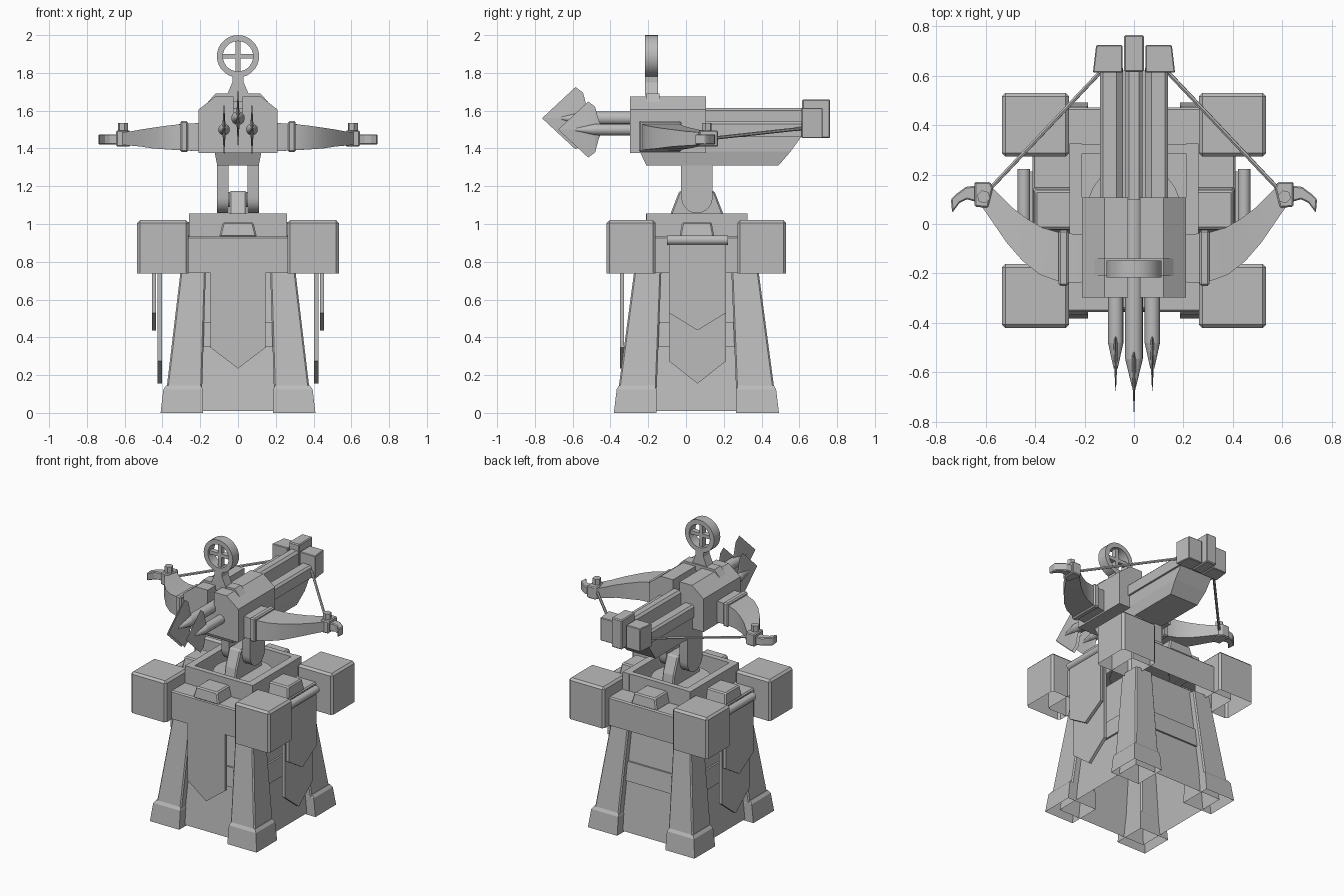
import bpy, bmesh, math
from mathutils import Vector

if "Cube" in bpy.data.objects:
    bpy.data.objects.remove(bpy.data.objects["Cube"])

CY = 0.055  # centre line of the tower in y
grey = bpy.data.materials.new("stone_grey")
grey.diffuse_color = (0.5, 0.5, 0.5, 1)
grey.use_nodes = True
grey.node_tree.nodes["Principled BSDF"].inputs["Base Color"].default_value = grey.diffuse_color


def finish(name, bm, bevel=0.0, smooth=False):
    bmesh.ops.recalc_face_normals(bm, faces=bm.faces[:])
    me = bpy.data.meshes.new(name)
    bm.to_mesh(me)
    bm.free()
    me.materials.append(grey)
    ob = bpy.data.objects.new(name, me)
    bpy.context.collection.objects.link(ob)
    if bevel:
        m = ob.modifiers.new("bevel", 'BEVEL')
        m.width, m.segments, m.limit_method = bevel, 1, 'ANGLE'
    if smooth:
        bpy.ops.object.select_all(action='DESELECT')
        ob.select_set(True)
        bpy.context.view_layer.objects.active = ob
        bpy.ops.object.shade_smooth_by_angle(angle=math.radians(35))
    return ob


def loft(name, rings, bevel=0.0, smooth=False, open_start=False, open_end=False):
    """Skin a list of equal-length rings of points and cap the closed ends."""
    bm = bmesh.new()
    vs = [[bm.verts.new(p) for p in r] for r in rings]
    n = len(rings[0])
    for a, b in zip(vs, vs[1:]):
        for i in range(n):
            j = (i + 1) % n
            bm.faces.new((a[i], a[j], b[j], b[i]))
    if not open_start:
        bm.faces.new(vs[0])
    if not open_end:
        bm.faces.new(vs[-1])
    return finish(name, bm, bevel, smooth)


def rect(x0, x1, y0, y1, z):
    return [(x0, y0, z), (x1, y0, z), (x1, y1, z), (x0, y1, z)]


def box(name, x0, x1, y0, y1, z0, z1, bevel=0.0, open_start=False):
    return loft(name, [rect(x0, x1, y0, y1, z0), rect(x0, x1, y0, y1, z1)], bevel, False, open_start)


def prism(name, pts, a, b, axis, bevel=0.0, smooth=False):
    """Extrude a 2D profile from a to b along x (y,z points) or y (x,z points)."""
    put = (lambda p, t: (t, p[0], p[1])) if axis == 'x' else (lambda p, t: (p[0], t, p[1]))
    return loft(name, [[put(p, t) for p in pts] for t in (a, b)], bevel, smooth)


def circle(cx, cz, r, n):
    return [(cx + r * math.cos(2 * math.pi * i / n), cz + r * math.sin(2 * math.pi * i / n)) for i in range(n)]


def rod(name, p, q, r, n=10, r2=None):
    p, q = Vector(p), Vector(q)
    d = (q - p).normalized()
    u = d.orthogonal().normalized()
    v = d.cross(u)
    ring = lambda c, rad: [c + u * a + v * b for a, b in circle(0, 0, rad, n)]
    return loft(name, [ring(p, r), ring(q, r2 or r)], 0, True)


# --- Hollow tower walls with a horizontal band
def wall(z, grow=0.0):
    t = z / 0.78
    hx, hy = 0.345 - 0.085 * t + grow, 0.375 - 0.09 * t + grow
    return rect(-hx, hx, CY - hy, CY + hy, z)


loft("tower_walls", [wall(0.01), wall(0.78)], 0, False, True, True)
loft("wall_band", [wall(0.35), wall(0.35, 0.012), wall(0.48, 0.012), wall(0.48)], 0, False, True, True)

# --- Corner legs, feet and blocks
for sx in (-1, 1):
    for sy in (-1, 1):
        def corner(x0, x1, y0, y1, z):
            return rect(sx * x0, sx * x1, CY + sy * y0, CY + sy * y1, z)
        loft("leg", [corner(.19, .378, .21, .412, .13), corner(.17, .303, .185, .328, .76)], .008,
             False, True, True)
        loft("foot", [corner(.185, .41, .21, .437, 0), corner(.187, .395, .212, .422, .125),
                      corner(.195, .38, .22, .41, .145)], 0, False, True)
        loft("corner_block", [corner(.262, .534, .217, .475, .737), corner(.262, .534, .217, .475, 1.02)],
             .014, False, True)

# --- Parapet, merlons and inner rim
box("parapet", -.41, .41, CY - .41, CY + .415, .74, .935, .008, True)
for s in (-1, 1):
    loft("end_merlon", [rect(-.10, .10, *sorted((CY + s * .26, CY + s * .41)), .93),
                        rect(-.08, .08, *sorted((CY + s * .26, CY + s * .40)), 1.01)], .008)
    loft("side_merlon", [rect(*sorted((s * .25, s * .41)), CY - .09, CY + .095, .93),
                         rect(*sorted((s * .25, s * .40)), CY - .075, CY + .08, 1.01)], .008)
    box("side_rim", *sorted((s * .21, s * .26)), CY - .265, CY + .27, .93, 1.055)
    box("end_rim", -.21, .21, *sorted((CY + s * .23, CY + s * .267)), .93, 1.055)


# --- Hanging banners
def banner(half, top, corner, tip, c=0.0):
    return [(c - half, top), (c - half, corner), (c, tip), (c + half, corner), (c + half, top)]


prism("front_banner", banner(.145, .76, .345, .235), -.35, -.328, 'y')
for s in (-1, 1):
    prism("long_banner", banner(.152, .90, .275, .155, CY + .006), s * .403, s * .425, 'x')
    prism("short_banner", banner(.152, .90, .53, .437, CY + .006), s * .434, s * .455, 'x')
    rod("banner_rod", (s * .445, CY - .155, .915), (s * .445, CY + .168, .915), .026, 12)

# --- Turntable, pivot and fork
rod("turntable", (0, CY, .93), (0, CY, .985), .19, 24)
prism("pivot_block", [(-.10, .95), (.21, .95), (.195, 1.06), (.15, 1.175), (-.035, 1.175), (-.08, 1.06)],
      -.045, .045, 'x', .008)
rod("pivot_axle", (-.06, CY + .003, 1.13), (.06, CY + .003, 1.13), .04, 14)
fork = [(-.027, 1.36)] + [(CY + .003 + .083 * math.cos(a), 1.14 + .083 * math.sin(a))
                          for a in [math.pi + math.pi * i / 10 for i in range(11)]] + [(.141, 1.36)]
for s in (-1, 1):
    prism("fork_arm", fork, s * .05, s * .11, 'x', 0, True)

# --- Belly under the rails
loft("belly", [[(-.11, -.21, 1.31), (.11, -.21, 1.31), (.11, .49, 1.31), (-.11, .49, 1.31)],
               [(-.125, -.245, 1.385), (.125, -.245, 1.385), (.125, .555, 1.385), (-.125, .555, 1.385)],
               [(-.125, -.245, 1.475), (.125, -.245, 1.475), (.125, .62, 1.475), (-.125, .62, 1.475)]])

# --- Housing with a slot along the top
prism("housing", [(-.21, 1.375), (.21, 1.375), (.21, 1.605), (.12, 1.675), (.025, 1.675), (.025, 1.56),
                  (-.025, 1.56), (-.025, 1.675), (-.12, 1.675), (-.21, 1.605)], -.297, .107, 'y')

# --- Rails and end blocks
prism("centre_rail", [(-.035, 1.46), (.035, 1.46), (.035, 1.6), (.02, 1.615), (-.02, 1.615), (-.035, 1.6)],
      .1, .63, 'y')
box("centre_end_block", -.04, .04, .615, .763, 1.455, 1.66, .006)
for s in (-1, 1):
    prism("side_rail", [(s * .045, 1.46), (s * .138, 1.46), (s * .138, 1.53), (s * .125, 1.543),
                        (s * .07, 1.543), (s * .045, 1.52)], .1, .63, 'y')
    loft("side_end_block", [
        [(s * x, y, z) for x, y in ((.046, .612), (.166, .612), (.153, .723), (.046, .723))]
        for z in (1.455, 1.615)], .004)


# --- Bolts: shaft, tapered socket and thin barbed blade
def bolt(x, tip, z, r, k):
    rod("bolt_shaft", (x, tip + .215 * k, z), (x, .1, z), r, 14)
    rod("bolt_socket", (x, tip + .10 * k, z), (x, tip + .215 * k, z), .008, 14, r)
    rows = [(0, .002, .001), (.175 * k, .165 * k, .009), (.215 * k, .135 * k, .01),
            (.235 * k, .06 * k, .01), (.25 * k, .02, .008)]
    loft("bolt_head", [[(x + w, tip + y, z), (x, tip + y, z + h), (x - w, tip + y, z), (x, tip + y, z - h)]
                       for y, h, w in rows])


bolt(0, -.76, 1.56, .036, 1)
for s in (-1, 1):
    bolt(s * .074, -.675, 1.5, .031, .9)

# --- Sight: saddle, post, ring and cross
prism("sight_saddle", [(-.16, 1.645), (-.12, 1.69), (.12, 1.69), (.16, 1.645)], -.21, -.14, 'y')
prism("sight_post", [(-.06, 1.68), (.06, 1.68), (.03, 1.75), (.03, 1.80), (-.03, 1.80), (-.03, 1.75)],
      -.217, -.148, 'y')
bm = bmesh.new()
N = 28
prof = [(.112, -.217), (.112, -.148), (.08, -.148), (.08, -.217)]
loops = []
for i in range(N):
    a = 2 * math.pi * i / N
    loops.append([bm.verts.new((r * math.cos(a), y, 1.888 + r * math.sin(a))) for r, y in prof])
for i in range(N):
    a, b = loops[i], loops[(i + 1) % N]
    for k in range(4):
        bm.faces.new((a[k], a[(k + 1) % 4], b[(k + 1) % 4], b[k]))
finish("sight_ring", bm, 0, True)
box("sight_cross_bar", -.09, .09, -.20, -.165, 1.876, 1.9)
box("sight_cross_post", -.012, .012, -.20, -.165, 1.80, 1.975)

# --- Bow arms, clamps, tips, pegs and strings
inner = [(.19, -.045), (.30, -.035), (.37, -.015), (.43, .02), (.49, .065), (.54, .115), (.58, .155)]
outer = [(.19, -.235), (.29, -.237), (.38, -.205), (.45, -.15), (.515, -.075), (.57, .005), (.625, .085)]
zs = [(1.385, 1.535), (1.39, 1.53), (1.395, 1.52), (1.40, 1.51), (1.41, 1.50), (1.415, 1.49), (1.42, 1.485)]
for s in (-1, 1):
    loft("bow_arm", [[(s * i[0], i[1], z[0]), (s * o[0], o[1], z[0]), (s * o[0], o[1], z[1]), (s * i[0], i[1], z[1])]
                     for i, o, z in zip(inner, outer, zs)], 0, True)
    box("arm_brace", *sorted((s * .265, s * .305)), -.25, -.025, 1.38, 1.545, .008)
    clamp = [(.57, .145), (.59, .065), (.645, .07), (.645, .17), (.58, .17)]
    loft("arm_clamp", [[(s * x, y, z) for x, y in clamp] for z in (1.41, 1.495)], .006)
    hook_in = [(.64, .155), (.68, .15), (.72, .12), (.74, .10)]
    hook_out = [(.64, .09), (.675, .10), (.705, .085), (.735, .045)]
    loft("arm_hook", [[(s * i[0], i[1], 1.42), (s * o[0], o[1], 1.42), (s * o[0], o[1], 1.475), (s * i[0], i[1], 1.475)]
                      for i, o in zip(hook_in, hook_out)], .005)
    rod("arm_peg", (s * .608, .11, 1.48), (s * .608, .11, 1.535), .027, 6)
    rod("bow_string", (s * .575, .15, 1.455), (s * .14, .61, 1.505), .009, 6)
